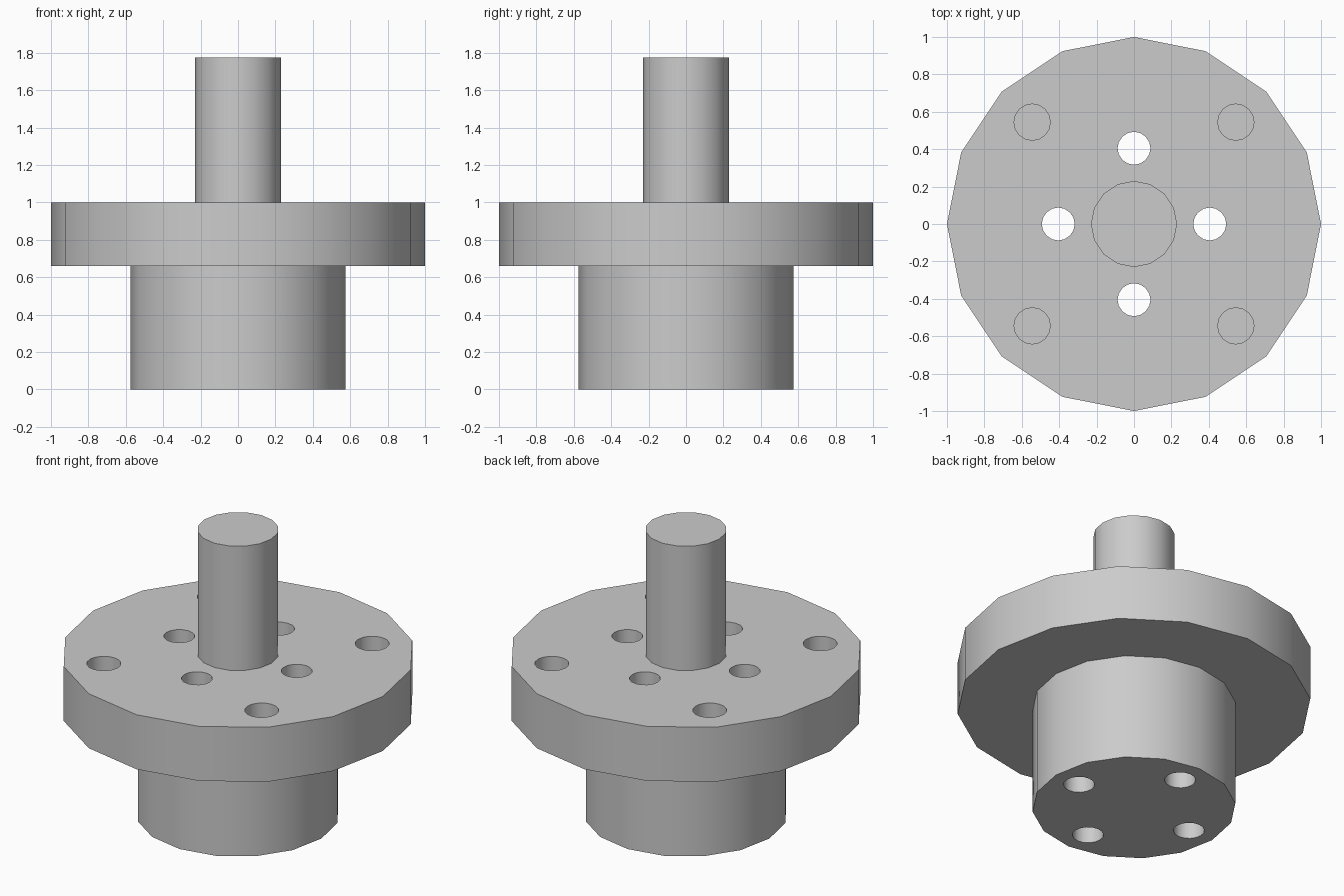
import bpy, bmesh
from math import sin, cos, pi, radians
from mathutils import Matrix

cube = bpy.data.objects.get("Cube")
if cube:
    bpy.data.objects.remove(cube, do_unlink=True)

SIDES = 16
HUB_R, FLANGE_R, SHAFT_R = 0.575, 1.0, 0.23
FLANGE_Z, FLANGE_TOP, SHAFT_TOP = 0.66, 1.0, 1.775

# Plain grey metal
steel = bpy.data.materials.new("grey_metal")
steel.use_nodes = True
grey = (0.6, 0.6, 0.6, 1)
steel.diffuse_color = grey
steel.node_tree.nodes["Principled BSDF"].inputs["Base Color"].default_value = grey


def make_object(name, bm):
    bmesh.ops.recalc_face_normals(bm, faces=bm.faces)
    mesh = bpy.data.meshes.new(name)
    bm.to_mesh(mesh)
    bm.free()
    mesh.materials.append(steel)
    obj = bpy.data.objects.new(name, mesh)
    bpy.context.collection.objects.link(obj)
    return obj


def turned(name, profile):
    """Closed solid turned around z from (radius, height) points."""
    bm = bmesh.new()
    rings = [[bm.verts.new((r * cos(2 * pi * i / SIDES), r * sin(2 * pi * i / SIDES), z))
              for i in range(SIDES)] for r, z in profile]
    for a, b in zip(rings, rings[1:]):
        for i in range(SIDES):
            j = (i + 1) % SIDES
            bm.faces.new((a[i], a[j], b[j], b[i]))
    bm.faces.new(rings[0])
    bm.faces.new(rings[-1])
    return make_object(name, bm)


def add_drills(bm, pitch_radius, start_angle, radius, bottom, top):
    """Four cylinders evenly spaced on a pitch circle."""
    for k in range(4):
        a = start_angle + k * pi / 2
        place = Matrix.Translation((pitch_radius * cos(a), pitch_radius * sin(a),
                                    (bottom + top) / 2))
        bmesh.ops.create_cone(bm, cap_ends=True, segments=SIDES, radius1=radius,
                              radius2=radius, depth=top - bottom, matrix=place)


# Hub, flange and shaft in one turned solid
body = turned("flanged_hub_and_shaft", [
    (HUB_R, 0), (HUB_R, FLANGE_Z), (FLANGE_R, FLANGE_Z),
    (FLANGE_R, FLANGE_TOP), (SHAFT_R, FLANGE_TOP), (SHAFT_R, SHAFT_TOP)])

# Inner holes run right through; outer holes stop inside the flange
bm = bmesh.new()
add_drills(bm, 0.405, 0, 0.088, -0.1, FLANGE_TOP + 0.1)
add_drills(bm, 0.77, pi / 4, 0.097, FLANGE_TOP - 0.25, FLANGE_TOP + 0.1)
drills = make_object("hole_cutters", bm)
drills.hide_render = True

cut = body.modifiers.new("holes", "BOOLEAN")
cut.operation = "DIFFERENCE"
cut.solver = "EXACT"
cut.object = drills

bpy.ops.object.select_all(action="DESELECT")
body.select_set(True)
bpy.context.view_layer.objects.active = body
bpy.ops.object.modifier_apply(modifier=cut.name)
bpy.data.objects.remove(drills, do_unlink=True)

# Smooth walls with crisp rims
bpy.ops.object.shade_smooth_by_angle(angle=radians(30))
